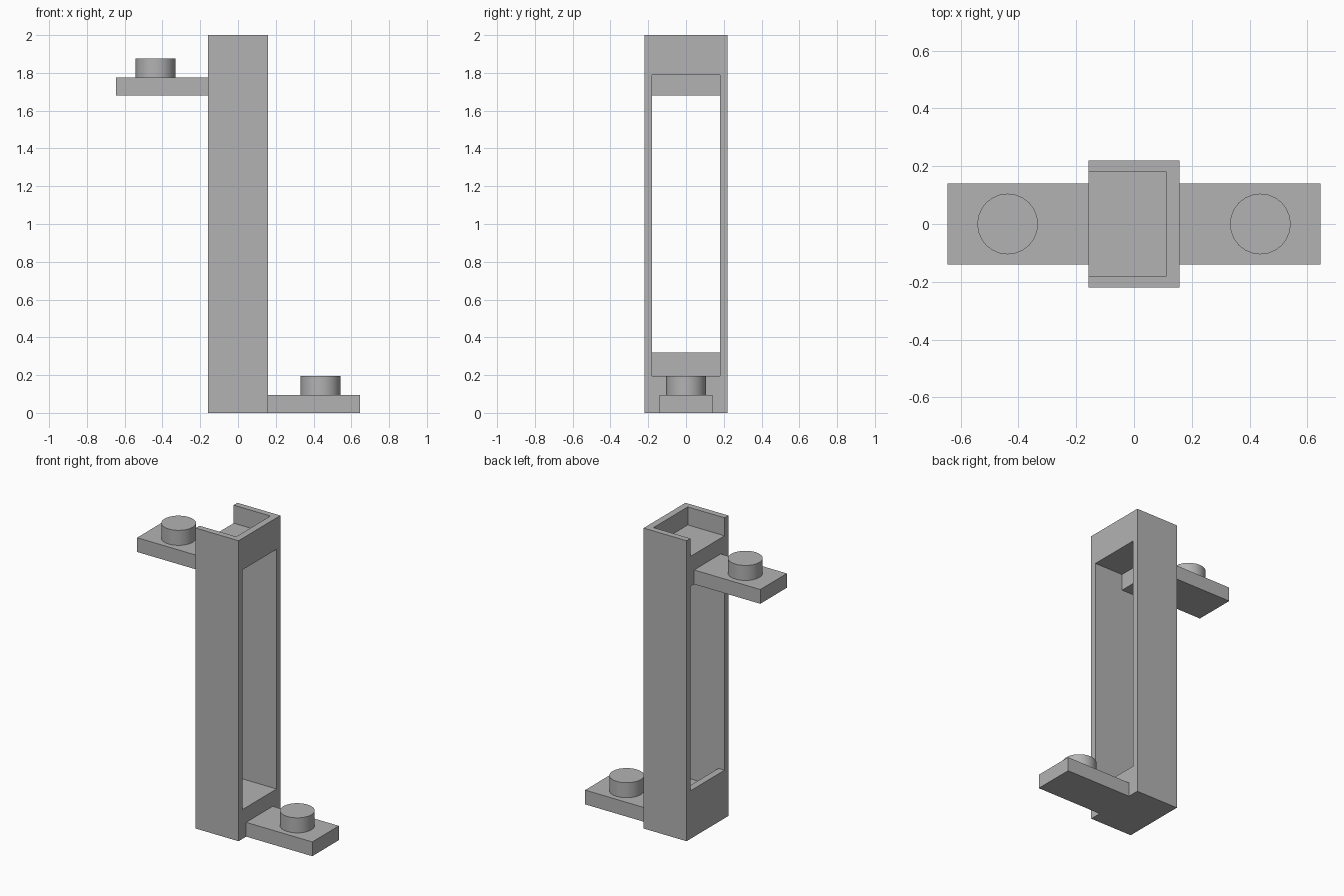
import bpy, bmesh, math

cube = bpy.data.objects.get("Cube")
if cube:
    bpy.data.objects.remove(cube, do_unlink=True)

grey = bpy.data.materials.new("plain_grey")
grey.use_nodes = True
COLOUR = (0.45, 0.45, 0.45, 1)
grey.diffuse_color = COLOUR
grey.node_tree.nodes["Principled BSDF"].inputs["Base Color"].default_value = COLOUR

HALF_X, HALF_Y, INNER_Y = 0.158, 0.22, 0.18   # tower half sizes
WALL = 0.045                                  # thin wall thickness
ARM_X, ARM_Y, ARM_H = 0.645, 0.14, 0.095      # ledge reach, half width, height


def extrude_profile(name, points, y0, y1):
    """Closed x-z profile extruded along y."""
    bm = bmesh.new()
    face = bm.faces.new([bm.verts.new((x, y0, z)) for x, z in points])
    grown = bmesh.ops.extrude_face_region(bm, geom=[face])
    verts = [v for v in grown["geom"] if isinstance(v, bmesh.types.BMVert)]
    bmesh.ops.translate(bm, verts=verts, vec=(0, y1 - y0, 0))
    bmesh.ops.recalc_face_normals(bm, faces=bm.faces)
    mesh = bpy.data.meshes.new(name)
    bm.to_mesh(mesh)
    bm.free()
    mesh.materials.append(grey)
    obj = bpy.data.objects.new(name, mesh)
    bpy.context.collection.objects.link(obj)
    return obj


def rectangle(x0, x1, z0, z1):
    return [(x0, z0), (x1, z0), (x1, z1), (x0, z1)]


# Tall side walls
for name, side in (("front_wall", -1), ("back_wall", 1)):
    y0, y1 = sorted((side * INNER_Y, side * HALF_Y))
    extrude_profile(name, rectangle(-HALF_X, HALF_X, 0, 2), y0, y1)

# Base block: flat floor with a raised lip on one side
extrude_profile("base_block", [
    (-HALF_X, 0), (HALF_X, 0), (HALF_X, 0.195), (WALL - HALF_X, 0.195),
    (WALL - HALF_X, 0.32), (-HALF_X, 0.32)], -INNER_Y, INNER_Y)

# Top block: tray open on one side, with a lowered edge under that side
extrude_profile("top_block", [
    (-HALF_X, 1.68), (-0.055, 1.68), (-0.055, 1.79), (HALF_X, 1.79),
    (HALF_X, 2), (HALF_X - WALL, 2), (HALF_X - WALL, 1.88),
    (-HALF_X, 1.88)], -INNER_Y, INNER_Y)

# Ledges, each with a round peg
for name, side, z in (("lower", 1, 0), ("upper", -1, 1.68)):
    x0, x1 = sorted((side * HALF_X, side * ARM_X))
    extrude_profile(name + "_ledge", rectangle(x0, x1, z, z + ARM_H), -ARM_Y, ARM_Y)
    bpy.ops.mesh.primitive_cylinder_add(
        vertices=24, radius=0.105, depth=0.1,
        location=(side * 0.437, 0, z + ARM_H + 0.05))
    peg = bpy.context.object
    peg.name = name + "_peg"
    peg.data.materials.append(grey)
    bpy.ops.object.shade_smooth_by_angle(angle=math.radians(30))
